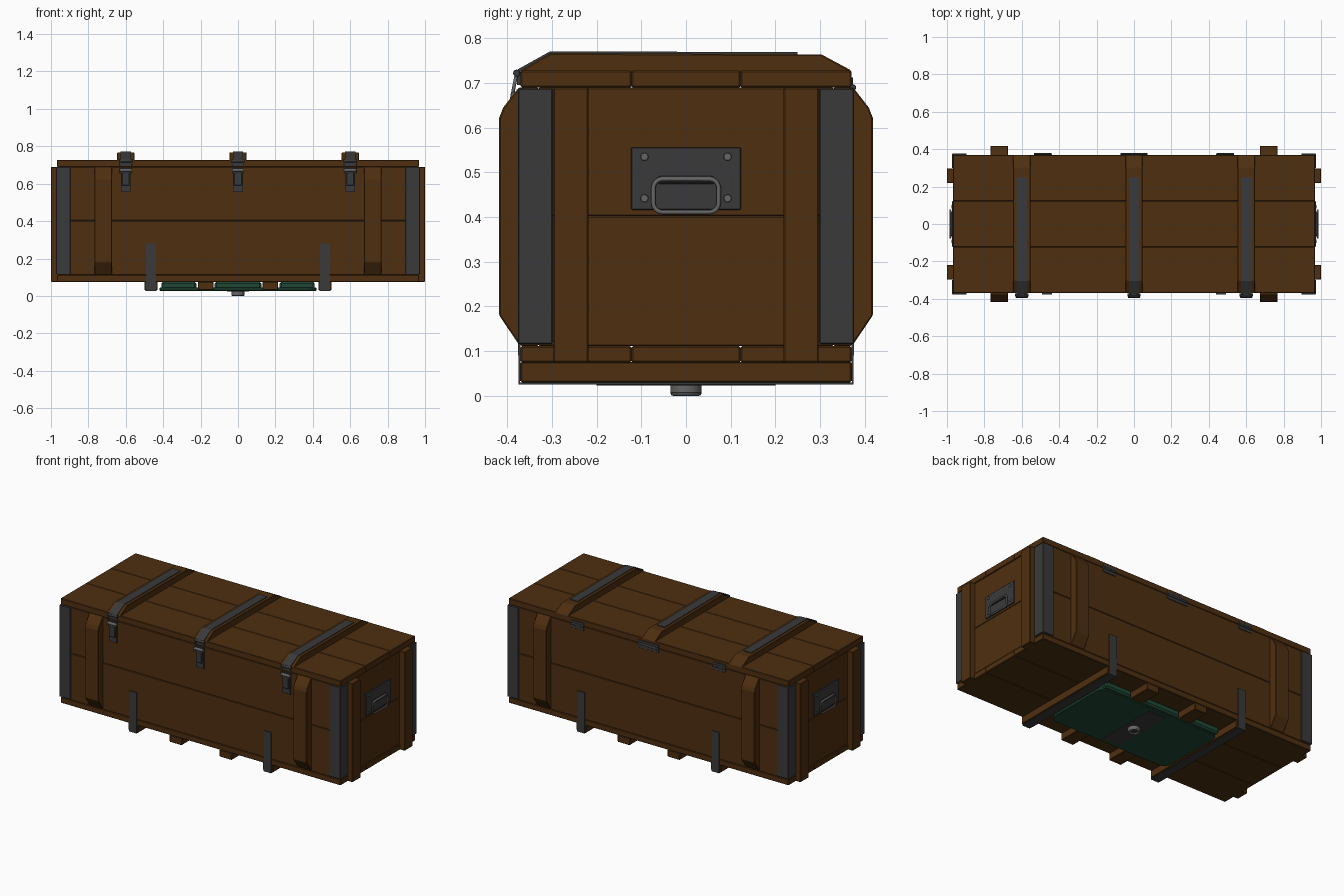
import bpy, bmesh, math
from mathutils import Matrix

if "Cube" in bpy.data.objects:
    bpy.data.objects.remove(bpy.data.objects["Cube"])


def material(name, rgb):
    m = bpy.data.materials.new(name)
    m.use_nodes = True
    m.diffuse_color = (*rgb, 1)
    m.node_tree.nodes["Principled BSDF"].inputs["Base Color"].default_value = (*rgb, 1)
    return m


WOOD = material("brown wood", (0.076, 0.028, 0.005))
IRON = material("dark iron", (0.042, 0.042, 0.043))
STEEL = material("bright steel", (0.13, 0.13, 0.13))
GREEN = material("green paint", (0.014, 0.066, 0.035))


def finish(name, bm, mat, bevel=0.0):
    bmesh.ops.recalc_face_normals(bm, faces=bm.faces)
    me = bpy.data.meshes.new(name)
    bm.to_mesh(me)
    bm.free()
    me.materials.append(mat)
    ob = bpy.data.objects.new(name, me)
    bpy.context.collection.objects.link(ob)
    if bevel:
        mod = ob.modifiers.new("Edges", 'BEVEL')
        mod.width, mod.segments = bevel, 1
    return ob


def box(name, x, y, z, mat=WOOD, bevel=0.003):
    """Box from (min, max) pairs."""
    bm = bmesh.new()
    bmesh.ops.create_cube(bm, size=1)
    for v in bm.verts:
        v.co = [r[0] + (c + 0.5) * (r[1] - r[0]) for r, c in zip((x, y, z), v.co)]
    return finish(name, bm, mat, bevel)


def prism(name, profile, start, end, mat=WOOD, bevel=0.003, axis='X'):
    """Extrude a profile: (y, z) along X, or (x, y) along Z."""
    bm = bmesh.new()
    place = (lambda a, b: (start, a, b)) if axis == 'X' else (lambda a, b: (a, b, start))
    face = bm.faces.new([bm.verts.new(place(*p)) for p in profile])
    top = bmesh.ops.extrude_face_region(bm, geom=[face])["geom"]
    shift = (end - start, 0, 0) if axis == 'X' else (0, 0, end - start)
    bmesh.ops.translate(bm, vec=shift, verts=[v for v in top if isinstance(v, bmesh.types.BMVert)])
    return finish(name, bm, mat, bevel)


def strip(name, path, x, half, thick=0.008):
    """Flat iron band following a (y, z) path."""
    bm = bmesh.new()
    rows = [[bm.verts.new((x + s * half, y, z)) for s in (-1, 1)] for y, z in path]
    for a, b in zip(rows, rows[1:]):
        bm.faces.new((a[0], a[1], b[1], b[0]))
    ob = finish(name, bm, IRON)
    mod = ob.modifiers.new("Thickness", 'SOLIDIFY')
    mod.thickness, mod.offset = thick, 0
    return ob


def cylinder(name, centre, radius, depth, axis, mat, sides=12):
    bm = bmesh.new()
    rot = Matrix.Rotation(math.pi / 2, 4, {'X': 'Y', 'Y': 'X'}[axis]) if axis != 'Z' else Matrix()
    bmesh.ops.create_cone(bm, cap_ends=True, segments=sides, radius1=radius, radius2=radius,
                          depth=depth, matrix=Matrix.Translation(centre) @ rot)
    return finish(name, bm, mat, 0.001)


def round_rect(half_a, half_b, r, steps=4):
    pts = []
    for q, (sa, sb) in enumerate(((1, 1), (-1, 1), (-1, -1), (1, -1))):
        for i in range(steps + 1):
            t = math.pi / 2 * (q + i / steps)
            pts.append((sa * (half_a - r) + r * math.cos(t), sb * (half_b - r) + r * math.sin(t)))
    return pts


def wire(name, pts, radius, mat=STEEL):
    """Closed bent rod through 3D points."""
    cu = bpy.data.curves.new(name, 'CURVE')
    cu.dimensions = '3D'
    cu.bevel_depth, cu.bevel_resolution = radius, 2
    sp = cu.splines.new('POLY')
    sp.points.add(len(pts) - 1)
    for p, co in zip(sp.points, pts):
        p.co = (*co, 1)
    sp.use_cyclic_u = True
    cu.materials.append(mat)
    ob = bpy.data.objects.new(name, cu)
    bpy.context.collection.objects.link(ob)


def span(side, a, b):
    return tuple(sorted((side * a, side * b)))


SIDES = ((-1, "right"), (1, "left"))
FACES = ((-1, "front"), (1, "back"))

# Floor and lid planks
for i, (y0, y1) in enumerate(((-0.37, -0.122), (-0.122, 0.122), (0.122, 0.37)), 1):
    box(f"floor_plank_{i}", (-0.968, 0.968), (y0, y1), (0.075, 0.111))
    box(f"lid_plank_{i}", (-0.968, 0.968), (y0, y1), (0.69, 0.728))

# Wall planks
for row, z in (("lower", (0.111, 0.402)), ("upper", (0.402, 0.69))):
    for s, face in FACES:
        box(f"{face}_{row}_plank", (-0.965, 0.965), span(s, 0.33, 0.37), z)
    for s, side in SIDES:
        box(f"{side}_end_{row}_plank", span(s, 0.92, 0.965), (-0.33, 0.33), z)

# Wall battens with sloped ends, end battens and iron corners
slope = ((0.36, 0.115), (0.374, 0.115), (0.418, 0.18), (0.418, 0.622),
         (0.409, 0.645), (0.374, 0.69), (0.36, 0.69))
for sx, side in SIDES:
    for sy, face in FACES:
        tag = f"{face}_{side}"
        prism(f"{tag}_wall_batten", [(sy * y, z) for y, z in slope], sx * 0.673, sx * 0.767)
        box(f"{tag}_end_batten", span(sx, 0.96, 1.0), span(sy, 0.218, 0.297), (0.075, 0.69))
        corner = ((0.895, 0.365), (0.895, 0.376), (0.972, 0.376), (0.972, 0.299),
                  (0.962, 0.299), (0.962, 0.365))
        prism(f"{tag}_corner_iron", [(sx * x, sy * y) for x, y in corner], 0.116, 0.688,
              IRON, 0.002, 'Z')

# Lid battens, iron bands and latches
lid_profile = ((-0.37, 0.72), (-0.37, 0.728), (-0.303, 0.767), (0.303, 0.764),
               (0.37, 0.728), (0.37, 0.72))
for x, tag in ((-0.6, "right"), (0, "middle"), (0.6, "left")):
    prism(f"{tag}_lid_batten", lid_profile, x - 0.046, x + 0.046)
    strip(f"{tag}_lid_band", ((0.25, 0.765), (-0.303, 0.767), (-0.374, 0.728), (-0.374, 0.695)),
          x, 0.027)
    strip(f"{tag}_latch_plate", ((-0.373, 0.685), (-0.373, 0.555)), x, 0.026, 0.012)
    box(f"{tag}_latch_lever", (x - 0.021, x + 0.021), (-0.39, -0.375), (0.59, 0.668), IRON)
    cylinder(f"{tag}_latch_pin", (x, -0.384, 0.672), 0.009, 0.066, 'X', STEEL)
    cylinder(f"{tag}_latch_hook", (x, -0.379, 0.722), 0.008, 0.07, 'X', IRON)
    wire(f"{tag}_latch_loop", [(x + dx, y, z) for dx, y, z in
         ((-0.03, -0.379, 0.722), (0.03, -0.379, 0.722), (0.03, -0.391, 0.66),
          (-0.03, -0.391, 0.66))], 0.004)

# Hinges along the back seam
for x, half, tag in ((-0.49, 0.045, "right"), (0, 0.072, "middle"), (0.49, 0.045, "left")):
    box(f"{tag}_hinge_leaf", (x - half, x + half), (0.366, 0.374), (0.665, 0.712), IRON, 0.001)
    cylinder(f"{tag}_hinge_barrel", (x, 0.374, 0.69), 0.007, 2 * half, 'X', IRON)

# Carrying handles on both ends
for s, side in SIDES:
    box(f"{side}_handle_plate", span(s, 0.96, 0.972), (-0.123, 0.123), (0.416, 0.556), IRON, 0.002)
    box(f"{side}_handle_mount", span(s, 0.97, 0.982), (-0.063, 0.063), (0.474, 0.492), IRON)
    wire(f"{side}_handle", [(s * 0.982, a, b + 0.448)
                            for a, b in round_rect(0.073, 0.037, 0.02)], 0.005)
    for y in (-0.093, 0.093):
        for z in (0.442, 0.535):
            cylinder(f"{side}_rivet", (s * 0.973, y, z), 0.009, 0.008, 'X', STEEL)

# Skids underneath, outer pair bound with iron straps
for s, side in SIDES:
    box(f"{side}_outer_skid", span(s, 0.43, 0.5), (-0.37, 0.37), (0.03, 0.076))
    box(f"{side}_inner_skid", span(s, 0.13, 0.215), (-0.37, 0.37), (0.032, 0.076))
    strip(f"{side}_strap", ((-0.373, 0.28), (-0.373, 0.028), (0.373, 0.028), (0.373, 0.28)),
          s * 0.465, 0.026, 0.006)

# Green canister slung below, with clamp plate and knob
prism("canister_plate", round_rect(0.42, 0.23, 0.05), 0.027, 0.045, GREEN, 0.004, 'Z')
for x0, x1, tag in ((-0.41, -0.222, "right"), (-0.125, 0.125, "middle"), (0.222, 0.41, "left")):
    box(f"{tag}_canister_body", (x0, x1), (-0.21, 0.245), (0.032, 0.076), GREEN, 0.01)
box("clamp_plate", (-0.06, 0.06), (-0.2, 0.2), (0.023, 0.03), IRON, 0.001)
cylinder("knob", (0, 0, 0.016), 0.035, 0.02, 'Z', STEEL, 24)
wire("knob_rim", [(0.029 * math.cos(i * math.pi / 12), 0.029 * math.sin(i * math.pi / 12), 0.006)
                  for i in range(24)], 0.006)
cylinder("knob_centre", (0, 0, 0.008), 0.014, 0.01, 'Z', IRON)

# Smooth shading on the round metal parts
for ob in bpy.data.objects:
    if ob.type == 'MESH' and any(k in ob.name for k in ("knob", "rivet", "barrel", "pin", "hook")):
        bpy.ops.object.select_all(action='DESELECT')
        ob.select_set(True)
        bpy.context.view_layer.objects.active = ob
        bpy.ops.object.shade_smooth_by_angle()
